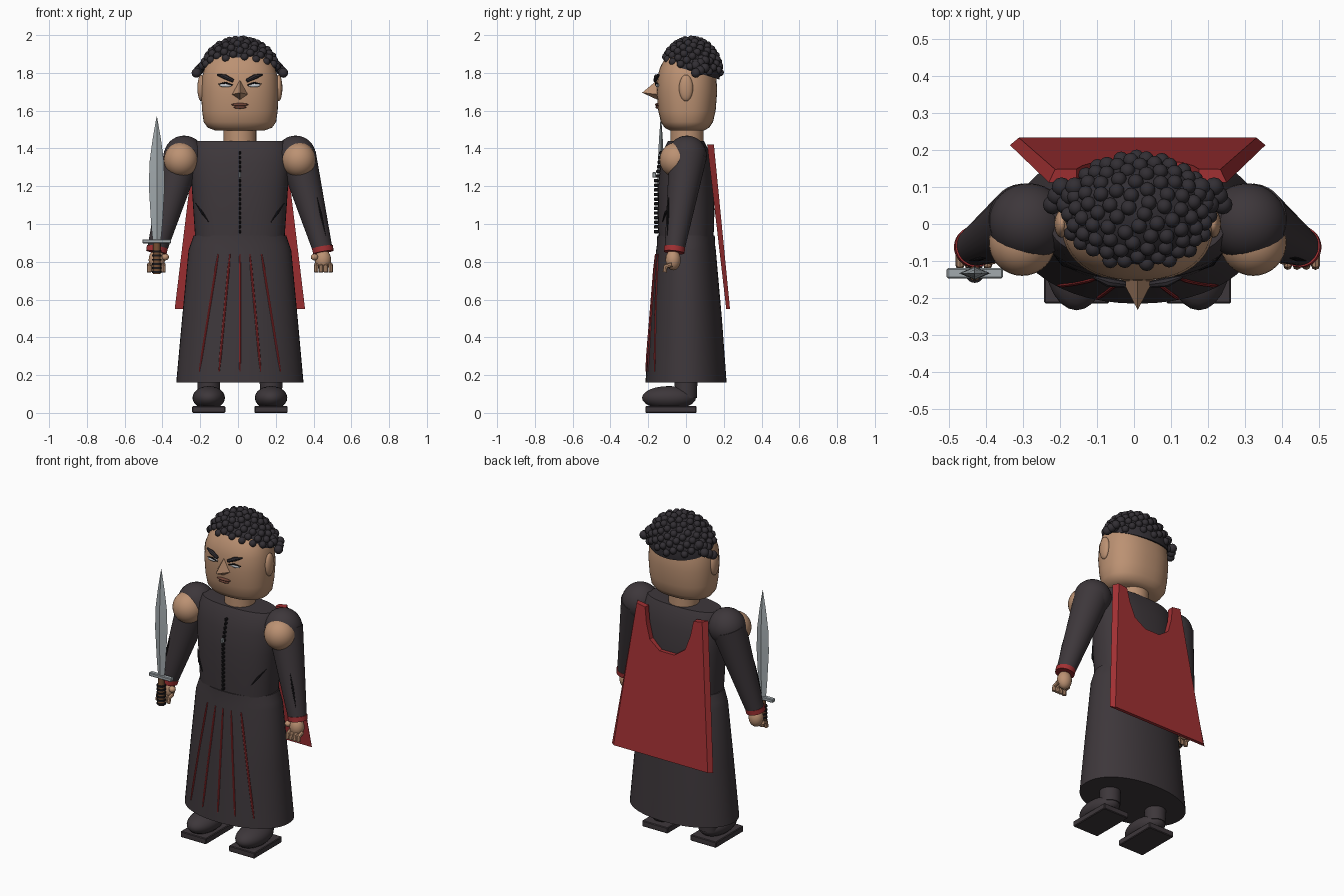
import bpy, bmesh, math
from mathutils import Vector, Matrix

if "Cube" in bpy.data.objects:
    bpy.data.objects.remove(bpy.data.objects["Cube"])

CX = 0.01  # body centre line


def material(name, r, g, b):
    m = bpy.data.materials.new(name)
    m.use_nodes = True
    m.diffuse_color = (r, g, b, 1)
    bsdf = m.node_tree.nodes["Principled BSDF"]
    bsdf.inputs["Base Color"].default_value = (r, g, b, 1)
    bsdf.inputs["Roughness"].default_value = 0.8
    return m


CLOTH = material("dark cloth", 0.047, 0.038, 0.043)
HAIR = material("dark hair", 0.032, 0.028, 0.034)
SKIN = material("skin", 0.5, 0.285, 0.17)
RED = material("red cloth", 0.36, 0.03, 0.033)
STEEL = material("steel", 0.36, 0.4, 0.42)
BROWN = material("brown leather", 0.18, 0.08, 0.035)
BLACK = material("black trim", 0.01, 0.009, 0.011)
LIPS = material("lips", 0.16, 0.06, 0.04)
WHITE = material("eye white", 0.65, 0.68, 0.72)


def finish(ob, mat, angle=40):
    ob.data.materials.clear()
    ob.data.materials.append(mat)
    bpy.ops.object.select_all(action="DESELECT")
    ob.select_set(True)
    bpy.context.view_layer.objects.active = ob
    if angle:
        bpy.ops.object.shade_smooth_by_angle(angle=math.radians(angle))
    return ob


def from_bmesh(name, bm, mat, angle=40):
    bmesh.ops.recalc_face_normals(bm, faces=bm.faces[:])
    me = bpy.data.meshes.new(name)
    bm.to_mesh(me)
    bm.free()
    ob = bpy.data.objects.new(name, me)
    bpy.context.collection.objects.link(ob)
    return finish(ob, mat, angle)


def balls(name, centres, radii, mat, seg=24):
    """One mesh of equal ellipsoids."""
    bm = bmesh.new()
    for c in centres:
        mtx = Matrix.Translation(c) @ Matrix.Diagonal((*radii, 1))
        bmesh.ops.create_uvsphere(bm, u_segments=seg, v_segments=seg // 2, radius=1, matrix=mtx)
    return from_bmesh(name, bm, mat, 60)


def box(name, centre, size, mat):
    bm = bmesh.new()
    bmesh.ops.create_cube(bm, size=1, matrix=Matrix.Translation(centre) @ Matrix.Diagonal((*size, 1)))
    bmesh.ops.bevel(bm, geom=bm.edges[:], offset=0.004, segments=1, affect="EDGES")
    return from_bmesh(name, bm, mat, 30)


def cone(name, a, b, ra, rb, mat, seg=32):
    a, b = Vector(a), Vector(b)
    turn = (b - a).to_track_quat("Z", "Y").to_matrix().to_4x4()
    bm = bmesh.new()
    bmesh.ops.create_cone(bm, cap_ends=True, segments=seg, radius1=ra, radius2=rb,
                          depth=(b - a).length, matrix=Matrix.Translation((a + b) / 2) @ turn)
    return from_bmesh(name, bm, mat)


def loft(name, rows, power, mat, cx=CX, cy=0.0, n=48, angle=50):
    """Stack of superellipse rings given as (z, half width, half depth)."""
    bm = bmesh.new()
    rings = []
    for z, rx, ry in rows:
        ring = []
        for i in range(n):
            c, s = math.cos(math.tau * i / n), math.sin(math.tau * i / n)
            x = math.copysign(abs(c) ** (2 / power), c) * rx
            y = math.copysign(abs(s) ** (2 / power), s) * ry
            ring.append(bm.verts.new((cx + x, cy + y, z)))
        rings.append(ring)
    for lo, hi in zip(rings, rings[1:]):
        for i in range(n):
            bm.faces.new((lo[i], lo[(i + 1) % n], hi[(i + 1) % n], hi[i]))
    bm.faces.new(rings[0])
    bm.faces.new(rings[-1])
    return from_bmesh(name, bm, mat, angle)


def tube(name, pts, depth, mat, widths=None):
    cu = bpy.data.curves.new(name, "CURVE")
    cu.dimensions = "3D"
    cu.bevel_depth, cu.bevel_resolution, cu.use_fill_caps = depth, 2, True
    sp = cu.splines.new("POLY")
    sp.points.add(len(pts) - 1)
    for i, p in enumerate(pts):
        sp.points[i].co = (*p, 1)
        sp.points[i].radius = widths[i] if widths else 1
    ob = bpy.data.objects.new(name, cu)
    bpy.context.collection.objects.link(ob)
    finish(ob, mat, 0)
    bpy.ops.object.convert(target="MESH")
    return finish(bpy.context.object, mat)


# Torso, skirt and neck
torso_rows = [(0.9, 0.235, 0.145), (1.05, 0.245, 0.15), (1.2, 0.255, 0.148),
              (1.32, 0.262, 0.135), (1.4, 0.255, 0.115), (1.44, 0.235, 0.095)]
loft("torso", torso_rows, 2.4, CLOTH)
skirt_rows = [(0.16, 0.337, 0.215), (0.5, 0.306, 0.19), (0.86, 0.272, 0.158),
              (0.89, 0.262, 0.154), (0.94, 0.245, 0.152)]
loft("skirt", skirt_rows, 2.1, CLOTH)
cone("neck", (CX, 0.005, 1.4), (CX, 0.005, 1.54), 0.087, 0.087, SKIN)


def skirt_front(dx, z):
    t = (z - 0.16) / 0.7
    rx, ry = 0.337 - 0.065 * t, 0.215 - 0.057 * t
    return -ry * (1 - abs(dx / rx) ** 2.1) ** (1 / 2.1)


# Red pleat lines fanning out down the skirt
for i, (top, low) in enumerate([(-0.115, -0.215), (-0.053, -0.11), (0, 0), (0.053, 0.11), (0.115, 0.215)]):
    path = []
    for k in range(9):
        x, z = top + (low - top) * k / 8, 0.84 - 0.62 * k / 8
        path.append((CX + x, skirt_front(x, z) - 0.002, z))
    tube("skirt_pleat_%d" % (i + 1), path, 0.006, RED, [0.5] + [1] * 7 + [0.5])

# Front fastening
for i in range(18):
    box("fastener_%d" % (i + 1), (CX, -0.158 if i < 12 else -0.15 + (i - 12) * 0.004, 0.96 + i * 0.0245),
        (0.012, 0.025, 0.018), BLACK)
box("fastener_pull", (CX, -0.168, 1.26), (0.013, 0.02, 0.03), STEEL)

# Cape with a scooped neckline
bm = bmesh.new()
half = [(0.345, 0.55), (0.24, 1.42), (0.165, 1.41), (0.15, 1.32), (0.12, 1.23), (0.05, 1.18)]
outline = half + [(-x, z) for x, z in reversed(half)]
inner = [bm.verts.new((CX + x, 0.213 - (z - 0.55) * 0.116, z)) for x, z in outline]
outer = [bm.verts.new((CX + x * (0.93 if i in (0, 1, 10, 11) else 1), 0.233 - (z - 0.55) * 0.098, z))
         for i, (x, z) in enumerate(outline)]
bm.faces.new(inner)
bm.faces.new(outer)
for i in range(len(outline)):
    j = (i + 1) % len(outline)
    bm.faces.new((inner[i], inner[j], outer[j], outer[i]))
from_bmesh("cape", bm, RED, 20)

# Limbs on both sides
for side, s in (("left", 1), ("right", -1)):
    def at(x, y, z):
        return (CX + s * x, y, z)
    balls(side + "_shoulder", [at(0.295, 0.005, 1.36)], (0.108, 0.105, 0.108), CLOTH, 32)
    balls(side + "_bare_shoulder", [at(0.312, -0.05, 1.34)], (0.09, 0.09, 0.092), SKIN, 32)
    cone(side + "_sleeve", at(0.305, 0.01, 1.36), at(0.437, -0.06, 0.87), 0.1, 0.053, CLOTH)
    tube(side + "_sleeve_fold", [at(0.41, -0.092, 1.14), at(0.43, -0.095, 1.05), at(0.455, -0.1, 0.94)],
         0.006, BLACK, [0.2, 1, 0.2])
    tube(side + "_torso_fold", [at(0.235, -0.07, 1.11), at(0.2, -0.108, 1.06), at(0.165, -0.125, 1.01)],
         0.007, BLACK, [0.2, 1, 0.2])
    cone(side + "_cuff", at(0.437, -0.06, 0.878), at(0.442, -0.063, 0.85), 0.056, 0.055, RED)
    balls(side + "_hand", [at(0.44, -0.068, 0.81)], (0.043, 0.04, 0.055), SKIN)
    for k in range(4):
        x = 0.405 + k * 0.025
        tube("%s_finger_%d" % (side, k + 1),
             [at(x, -0.075, 0.785), at(x, -0.108, 0.775), at(x, -0.112, 0.745)], 0.012, SKIN)
    balls(side + "_thumb", [at(0.395, -0.09, 0.825)], (0.02, 0.02, 0.018), SKIN, 12)
    cone(side + "_ankle", at(0.165, 0, 0.08), at(0.165, 0, 0.24), 0.058, 0.062, CLOTH)
    balls(side + "_shoe", [at(0.165, -0.09, 0.08)], (0.086, 0.143, 0.062), CLOTH)
    box(side + "_sole", at(0.165, -0.08, 0.018), (0.175, 0.27, 0.036), CLOTH)
    # Face details
    balls(side + "_ear", [at(0.205, 0, 1.72)], (0.02, 0.037, 0.07), SKIN)
    balls(side + "_eye", [at(0.075, -0.152, 1.735)], (0.034, 0.009, 0.011), WHITE, 16)
    tube(side + "_eyelid", [at(0.038, -0.161, 1.735), at(0.075, -0.16, 1.748), at(0.115, -0.15, 1.74)],
         0.005, BLACK, [0.6, 1, 0.4])
    tube(side + "_eyebrow", [at(0.035, -0.163, 1.758), at(0.08, -0.157, 1.78), at(0.12, -0.143, 1.79)],
         0.013, HAIR, [0.7, 1, 0.3])

# Head
loft("head", [(1.495, 0.13, 0.09), (1.51, 0.17, 0.118), (1.54, 0.192, 0.138), (1.6, 0.2, 0.152),
              (1.7, 0.206, 0.16), (1.78, 0.2, 0.156), (1.83, 0.185, 0.142), (1.88, 0.155, 0.115),
              (1.92, 0.1, 0.08)], 2.3, SKIN, cy=0.005, angle=70)
bm = bmesh.new()
bridge, tip, base, lwing, rwing = [bm.verts.new((CX + x, y, z)) for x, y, z in (
    (0, -0.148, 1.765), (0, -0.232, 1.695), (0, -0.145, 1.655), (0.048, -0.14, 1.685), (-0.048, -0.14, 1.685))]
for tri in ((bridge, lwing, tip), (bridge, tip, rwing), (lwing, base, tip), (rwing, tip, base)):
    bm.faces.new(tri)
from_bmesh("nose", bm, SKIN, 60)
balls("upper_lip", [(CX, -0.152, 1.632)], (0.046, 0.012, 0.008), LIPS, 16)
balls("lower_lip", [(CX, -0.15, 1.618)], (0.034, 0.012, 0.008), LIPS, 16)

# Hair cap, cut along a line that drops toward the back
centre, radii = Vector((CX, 0.027, 1.8)), Vector((0.198, 0.153, 0.178))
bm = bmesh.new()
bmesh.ops.create_uvsphere(bm, u_segments=48, v_segments=32, radius=1,
                          matrix=Matrix.Translation(centre) @ Matrix.Diagonal((*radii, 1)))
bmesh.ops.bisect_plane(bm, geom=bm.verts[:] + bm.edges[:] + bm.faces[:], plane_co=(0, 0.027, 1.81),
                       plane_no=(0, 0.3, 1), clear_inner=True)
bmesh.ops.holes_fill(bm, edges=bm.edges[:])
from_bmesh("hair_cap", bm, HAIR, 60)

# Curls spread evenly over the cap
curls = []
for i in range(220):
    h = 1 - (i + 0.5) / 110
    r, a = math.sqrt(1 - h * h), i * math.pi * (3 - math.sqrt(5))
    p = centre + Vector((r * math.cos(a) * radii.x, r * math.sin(a) * radii.y, h * radii.z))
    if p.z > 1.83 - 0.25 * (p.y - 0.027):
        curls.append(p)
balls("hair_curls", curls, (0.021, 0.021, 0.021), HAIR, 12)
for side, s in (("left", 1), ("right", -1)):
    tuft = [(CX + s * (0.17 + 0.012 * k), 0.1 - 0.024 * (k % 3), 1.865 - 0.013 * k) for k in range(6)]
    balls(side + "_hair_tuft", tuft, (0.026, 0.026, 0.026), HAIR, 12)

# Sword held upright in the right hand
SX, SY = -0.43, -0.133
loft("sword_blade", [(0.915, 0.022, 0.012), (1.0, 0.03, 0.014), (1.2, 0.042, 0.018), (1.33, 0.038, 0.016),
                     (1.45, 0.022, 0.01), (1.57, 0.001, 0.001)], 2, STEEL, SX, SY, 4, 20)
box("sword_guard", (SX, SY, 0.908), (0.152, 0.028, 0.022), STEEL)
cone("sword_grip", (SX, SY, 0.735), (SX, SY, 0.9), 0.021, 0.019, BROWN, 20)
for i in range(6):
    z = 0.74 + i * 0.022
    cone("grip_wrap_%d" % (i + 1), (SX, SY, z), (SX, SY, z + 0.01), 0.026, 0.026, BLACK, 20)
